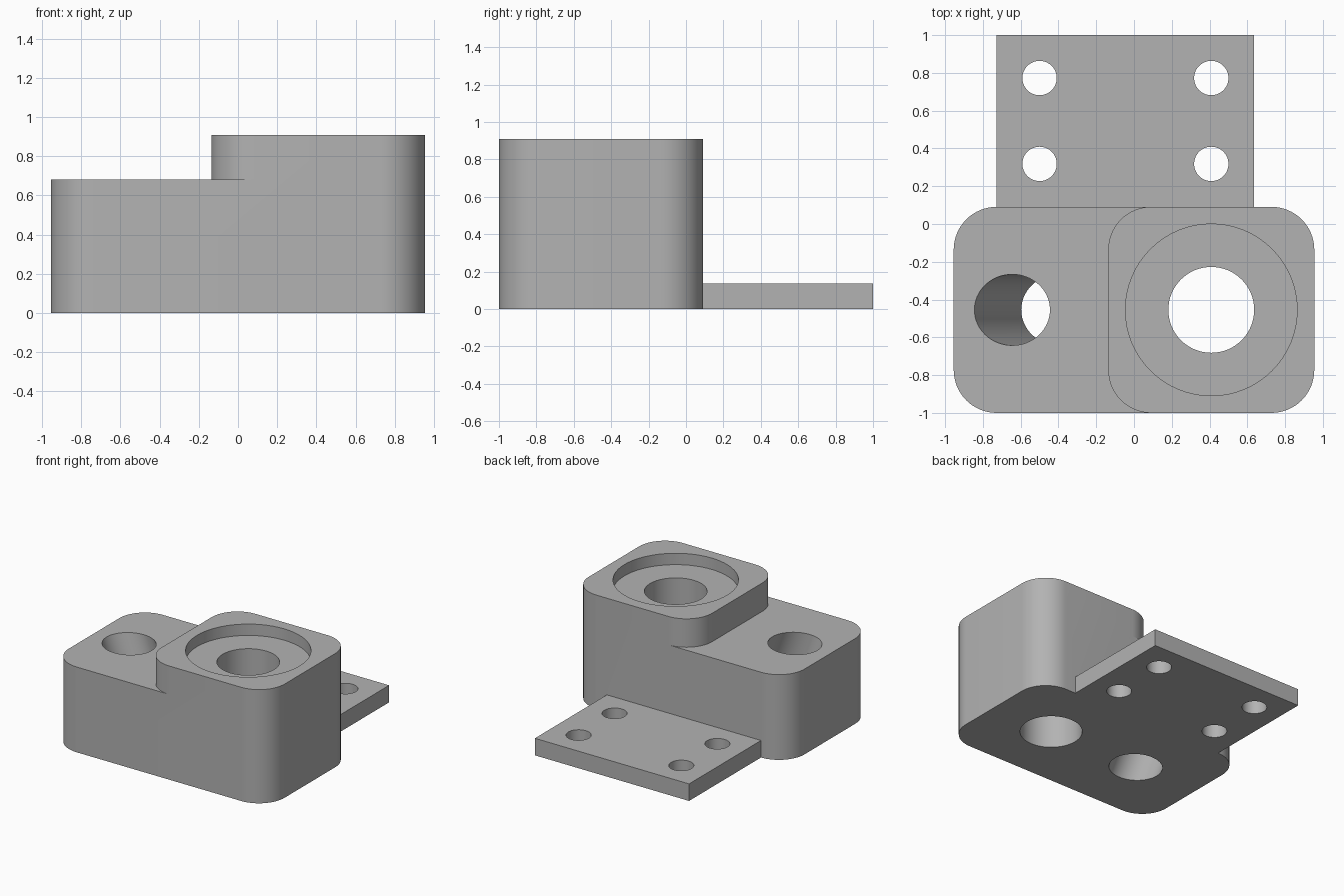
import bpy, bmesh, math
from mathutils import Matrix, Vector

if "Cube" in bpy.data.objects:
    bpy.data.objects.remove(bpy.data.objects["Cube"])

U = 1 / 22                      # design unit
BODY_H, TOWER_H, PLATE_H = 15 * U, 20 * U, 3 * U
X0, X1, Y0, Y1 = -21 * U, 21 * U, -1.0, 2 * U
BORE = Vector((9 * U, -10 * U, 0))

grey = bpy.data.materials.new("machined grey")
grey.use_nodes = True
colour = (0.45, 0.45, 0.45, 1)
grey.diffuse_color = colour
grey.node_tree.nodes["Principled BSDF"].inputs["Base Color"].default_value = colour


def add_object(name, bm):
    bmesh.ops.recalc_face_normals(bm, faces=bm.faces)
    mesh = bpy.data.meshes.new(name)
    bm.to_mesh(mesh)
    bm.free()
    mesh.materials.append(grey)
    obj = bpy.data.objects.new(name, mesh)
    bpy.context.collection.objects.link(obj)
    return obj


def block(name, x0, x1, y0, y1, z0, z1, radius=0, steps=16):
    """Upright box, with rounded vertical corners when radius is set."""
    corners = [(x1, y1), (x0, y1), (x0, y0), (x1, y0)]
    signs = [(-1, -1), (1, -1), (1, 1), (-1, 1)]
    bm = bmesh.new()
    ring = []
    for i, ((x, y), (sx, sy)) in enumerate(zip(corners, signs)):
        for k in range(steps + 1 if radius else 1):
            a = math.pi / 2 * (i + k / steps)
            dx = radius * (sx + math.cos(a))
            dy = radius * (sy + math.sin(a))
            ring.append(bm.verts.new((x + dx, y + dy, z0) if radius else (x, y, z0)))
    base = bm.faces.new(ring)
    top = bmesh.ops.extrude_face_region(bm, geom=[base], use_keep_orig=True)
    lifted = [v for v in top["geom"] if isinstance(v, bmesh.types.BMVert)]
    bmesh.ops.translate(bm, verts=lifted, vec=(0, 0, z1 - z0))
    return add_object(name, bm)


def drill(name, centre, radius, depth, tilt=0):
    bm = bmesh.new()
    bmesh.ops.create_cone(bm, cap_ends=True, segments=64, radius1=radius, radius2=radius,
                          depth=depth,
                          matrix=Matrix.Translation(centre) @ Matrix.Rotation(tilt, 4, "Y"))
    obj = add_object(name, bm)
    obj.hide_render = True
    return obj


def combine(target, tool, operation):
    """Apply a boolean and discard the tool."""
    mod = target.modifiers.new(operation.lower(), "BOOLEAN")
    mod.operation, mod.solver, mod.object = operation, "EXACT", tool
    bpy.context.view_layer.objects.active = target
    bpy.ops.object.modifier_apply(modifier=mod.name)
    bpy.data.objects.remove(tool)


# Solid: low body, raised tower and rear mounting plate
bracket = block("bracket_body", X0, X1, Y0, Y1, 0, BODY_H, 5 * U)
tower = block("bearing_tower", -3 * U, X1, Y0, Y1, BODY_H, TOWER_H, 5 * U)
combine(bracket, tower, "UNION")
plate = block("mounting_plate", -16 * U, 14 * U, -2 * U, 1.0, 0, PLATE_H)
combine(bracket, plate, "UNION")

# Through bore with a shallow counterbore
combine(bracket, drill("bore", BORE, 5 * U, 3), "DIFFERENCE")
combine(bracket, drill("counterbore", BORE + Vector((0, 0, TOWER_H)), 10 * U, 4 * U), "DIFFERENCE")

# Slanted hole through the low side, running inward towards the base
tilt = math.radians(-20)
middle = Vector((-0.521, BORE.y, BODY_H / 2))
combine(bracket, drill("slanted_hole", middle, 0.188, 1.2, tilt), "DIFFERENCE")

# Four screw holes in the plate
for x in (-11 * U, 9 * U):
    for y in (7 * U, 17 * U):
        combine(bracket, drill("screw_hole", (x, y, 0), 2 * U, 1), "DIFFERENCE")

# Merge flat seams, then smooth the rounded walls
bm = bmesh.new()
bm.from_mesh(bracket.data)
bmesh.ops.remove_doubles(bm, verts=bm.verts, dist=1e-5)
bmesh.ops.dissolve_limit(bm, angle_limit=math.radians(0.5), verts=bm.verts, edges=bm.edges)
bm.to_mesh(bracket.data)
bm.free()
bpy.ops.object.select_all(action="DESELECT")
bracket.select_set(True)
bpy.context.view_layer.objects.active = bracket
bpy.ops.object.shade_smooth_by_angle(angle=math.radians(30))
